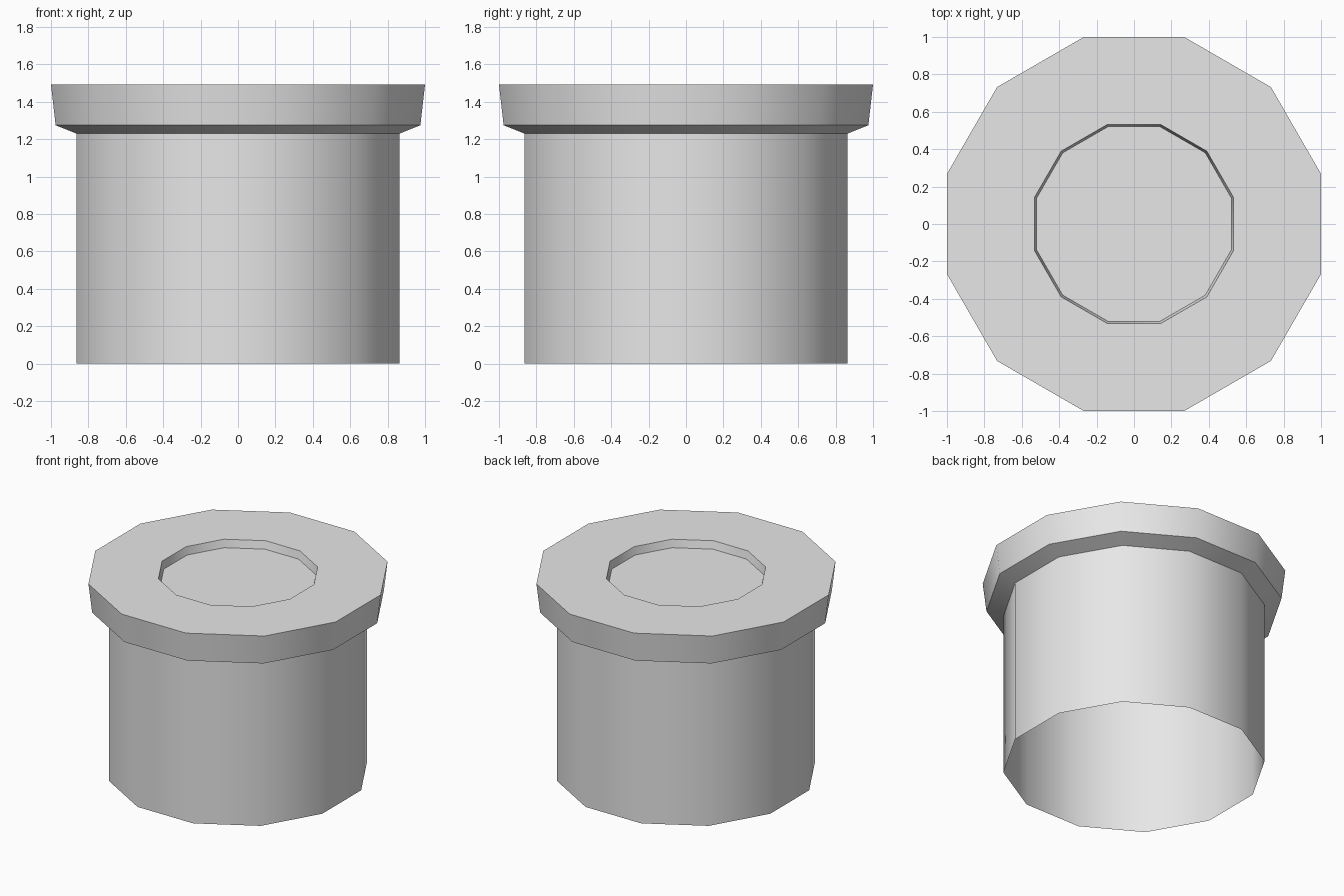
import bpy, bmesh, math

SIDES = 12

old = bpy.data.objects.get("Cube")
if old:
    bpy.data.objects.remove(old, do_unlink=True)

grey = bpy.data.materials.new("light_grey")
grey.use_nodes = True
colour = (0.8, 0.8, 0.8, 1.0)
grey.diffuse_color = colour
grey.node_tree.nodes["Principled BSDF"].inputs["Base Color"].default_value = colour


def lathe(name, profile, cap_end=False):
    """Twelve-sided turned part; profile is (flat-to-centre distance, height) pairs."""
    bm = bmesh.new()
    rings = []
    for apothem, z in profile:
        r = apothem / math.cos(math.pi / SIDES)
        angles = [2 * math.pi * (i + 0.5) / SIDES for i in range(SIDES)]
        rings.append([bm.verts.new((r * math.cos(a), r * math.sin(a), z)) for a in angles])
    for low, high in zip(rings, rings[1:]):
        for i in range(SIDES):
            j = (i + 1) % SIDES
            bm.faces.new((low[i], low[j], high[j], high[i]))
    if cap_end:
        bm.faces.new(rings[-1])
    mesh = bpy.data.meshes.new(name)
    bm.to_mesh(mesh)
    bm.free()
    mesh.materials.append(grey)
    obj = bpy.data.objects.new(name, mesh)
    bpy.context.collection.objects.link(obj)
    bpy.ops.object.select_all(action="DESELECT")
    obj.select_set(True)
    bpy.context.view_layer.objects.active = obj
    bpy.ops.object.shade_smooth_by_angle(angle=math.radians(35))
    return obj


# Open-bottomed tube
lathe("pipe_body", [(0.863, 0), (0.863, 1.23)])

# Flared collar, flat rim and shallow closed recess
lathe("pipe_collar", [(0.863, 1.23), (0.975, 1.275), (1.0, 1.493),
                      (0.532, 1.493), (0.52, 1.435)], cap_end=True)
